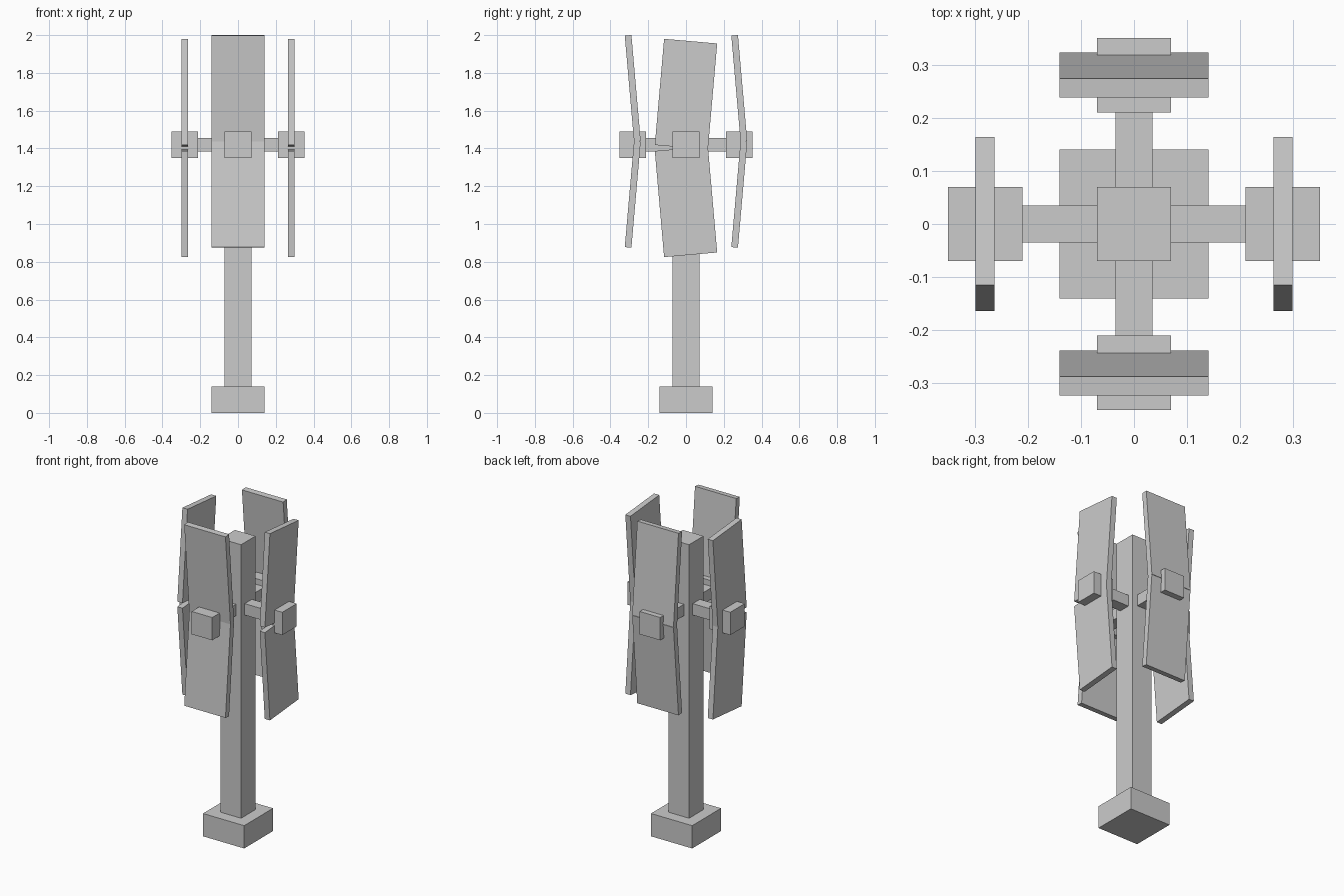
import bpy
from math import radians

cube = bpy.data.objects.get("Cube")
if cube:
    bpy.data.objects.remove(cube, do_unlink=True)

GREY = (0.6, 0.6, 0.6, 1)
mat = bpy.data.materials.new("plain_grey")
mat.use_nodes = True
mat.diffuse_color = GREY
mat.node_tree.nodes["Principled BSDF"].inputs["Base Color"].default_value = GREY

U = 0.0705  # building module
HUB_Z = 1.42


def box(name, centre, size, tilt=0):
    """Box with its scale applied, tilted in degrees about x."""
    bpy.ops.mesh.primitive_cube_add(size=1, location=centre)
    ob = bpy.context.object
    ob.name = name
    ob.scale = size
    bpy.ops.object.transform_apply(location=False, rotation=False, scale=True)
    ob.rotation_euler.x = radians(tilt)
    ob.data.materials.append(mat)
    return ob


# Foot and mast
box("base", (0, 0, U), (4 * U, 4 * U, 2 * U))
box("mast", (0, 0, 14 * U), (2 * U, 2 * U, 24 * U))

# Four arms with end blocks and paired tilted panels
SIDES = {"left": (1, 0), "right": (-1, 0), "front": (0, -1), "back": (0, 1)}
for side, (dx, dy) in SIDES.items():
    along_x = dx != 0
    arm = (2 * U, U, U) if along_x else (U, 2 * U, U)
    panel = (U / 2, 4 * U, 8 * U) if along_x else (4 * U, U / 2, 8 * U)
    box(side + "_arm", (dx * 2 * U, dy * 2 * U, HUB_Z), arm)
    box(side + "_end_block", (dx * 4 * U, dy * 4 * U, HUB_Z), (2 * U,) * 3)

    # Side panels lean backwards, front and back panels lean forwards
    lean = -5 if along_x else 5
    middle = 1.4025 if along_x else 1.4375
    gap = 0.2845 if along_x else 0.2805
    for level, s in (("upper", 1), ("lower", -1)):
        box(f"{side}_{level}_panel",
            (dx * 4 * U, dy * 4 * U, middle + s * gap), panel, s * lean)
